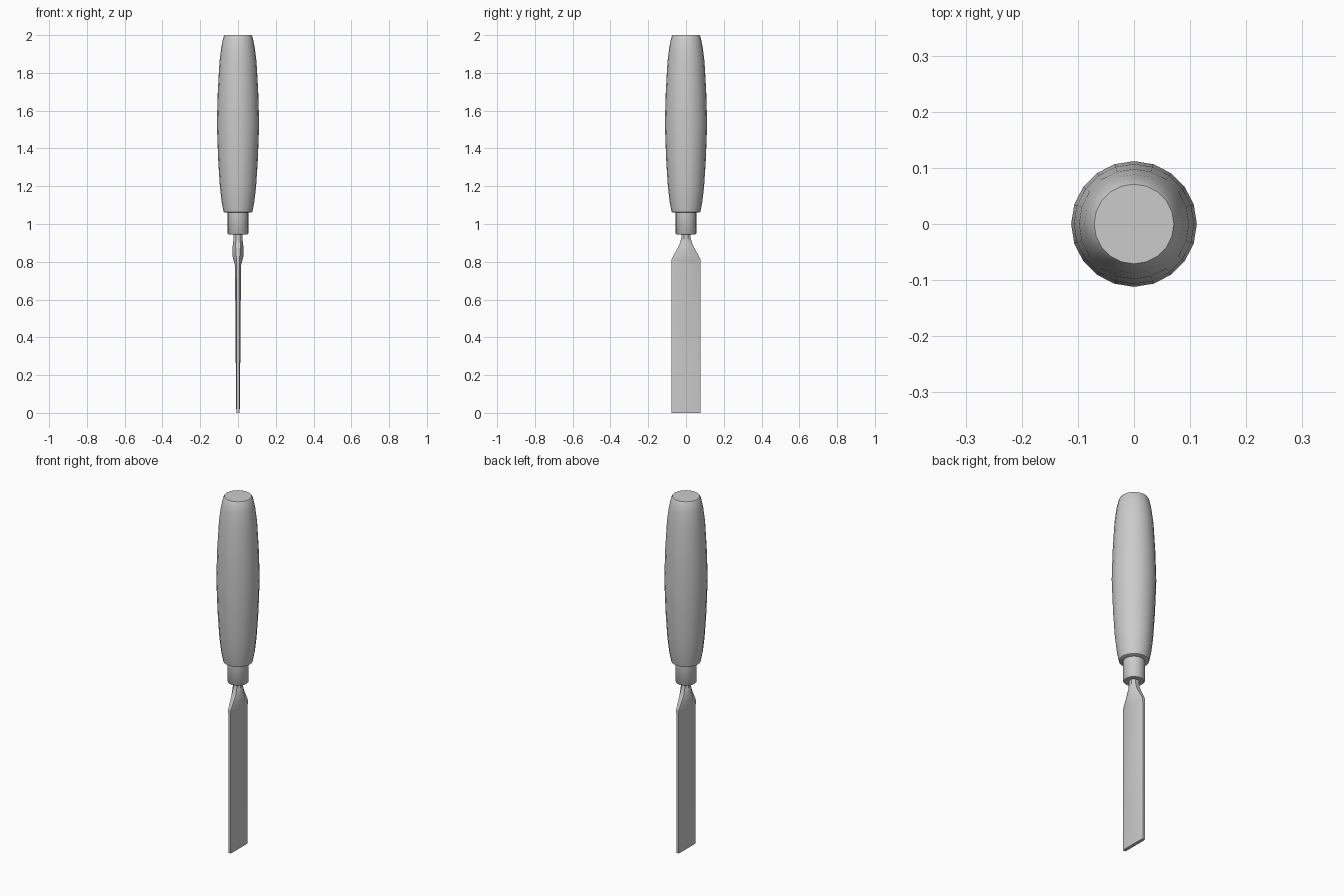
import bpy, bmesh
from math import sin, cos, pi

cube = bpy.data.objects.get("Cube")
if cube:
    bpy.data.objects.remove(cube)

GREY = (0.6, 0.6, 0.6, 1)
grey = bpy.data.materials.new("plain grey")
grey.use_nodes = True
grey.diffuse_color = GREY
grey.node_tree.nodes["Principled BSDF"].inputs["Base Color"].default_value = GREY


def loft(name, rings, angle):
    """Skin a stack of equal rings and close both ends."""
    bm = bmesh.new()
    loops = [[bm.verts.new(p) for p in ring] for ring in rings]
    for low, high in zip(loops, loops[1:]):
        for i in range(len(low)):
            j = (i + 1) % len(low)
            bm.faces.new((low[i], low[j], high[j], high[i]))
    bm.faces.new(loops[0][::-1])
    bm.faces.new(loops[-1])
    bmesh.ops.recalc_face_normals(bm, faces=bm.faces)
    mesh = bpy.data.meshes.new(name)
    bm.to_mesh(mesh)
    bm.free()
    mesh.materials.append(grey)
    obj = bpy.data.objects.new(name, mesh)
    bpy.context.collection.objects.link(obj)
    bpy.ops.object.select_all(action="DESELECT")
    obj.select_set(True)
    bpy.context.view_layer.objects.active = obj
    bpy.ops.object.shade_smooth_by_angle(angle=angle)
    return obj


def turned(name, profile, sides=20):
    """Lathe a radius and height profile about the z axis."""
    rings = [[(r * cos(2 * pi * i / sides), r * sin(2 * pi * i / sides), z)
              for i in range(sides)] for r, z in profile]
    return loft(name, rings, 0.7)


# Barrel-shaped handle
turned("handle", [(0.068, 1.06), (0.076, 1.064), (0.087, 1.12), (0.096, 1.2),
                  (0.105, 1.34), (0.112, 1.53), (0.107, 1.7), (0.098, 1.86),
                  (0.088, 1.94), (0.077, 1.99), (0.071, 2.0)])

# Ferrule under the handle
turned("ferrule", [(0.05, 0.945), (0.055, 0.951), (0.055, 1.07)])


def blade_ring(z, width, thick, edge, flat):
    """Eight-sided section: flat faces, chamfers and thin side edges."""
    quarter = [(thick, flat), (edge, width)]
    right = quarter + [(-x, y) for x, y in quarter[::-1]]
    return [(x, y, z) for x, y in right + [(-x, -y) for x, y in right]]


# Blade flaring out of a rounded neck, through a thick shoulder
loft("blade", [blade_ring(*s) for s in [
    (0.0, 0.077, 0.009, 0.007, 0.055),
    (0.15, 0.077, 0.011, 0.007, 0.055),
    (0.78, 0.077, 0.016, 0.007, 0.05),
    (0.81, 0.077, 0.024, 0.008, 0.03),
    (0.825, 0.071, 0.028, 0.009, 0.025),
    (0.875, 0.043, 0.029, 0.012, 0.015),
    (0.9, 0.032, 0.026, 0.012, 0.012),
    (0.925, 0.025, 0.024, 0.011, 0.011),
    (0.96, 0.024, 0.024, 0.01, 0.01)]], 0.6)
